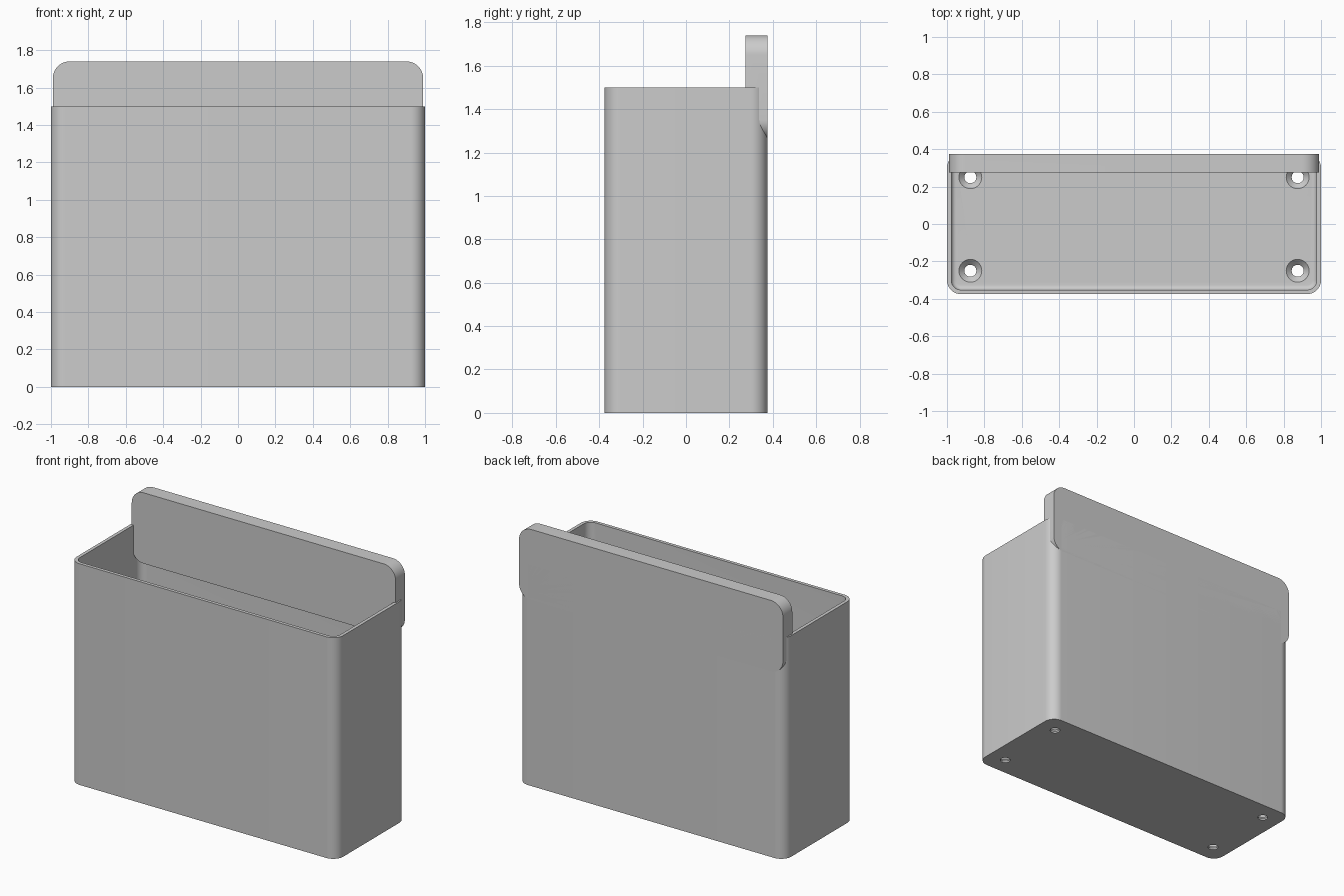
import bpy, bmesh, math
from mathutils import Matrix, Vector

cube = bpy.data.objects.get("Cube")
if cube:
    bpy.data.objects.remove(cube, do_unlink=True)

grey = bpy.data.materials.new("light grey plastic")
grey.use_nodes = True
grey.diffuse_color = (0.6, 0.6, 0.6, 1)
grey.node_tree.nodes["Principled BSDF"].inputs["Base Color"].default_value = (0.6, 0.6, 0.6, 1)

# Turns a z-extruded shape so that it is extruded along +y
UPRIGHT = Matrix(((1, 0, 0, 0), (0, 0, 1, 0), (0, 1, 0, 0), (0, 0, 0, 1)))


def finish(name, bm):
    bmesh.ops.recalc_face_normals(bm, faces=bm.faces)
    mesh = bpy.data.meshes.new(name)
    bm.to_mesh(mesh)
    bm.free()
    mesh.materials.append(grey)
    obj = bpy.data.objects.new(name, mesh)
    bpy.context.collection.objects.link(obj)
    return obj


def rounded_prism(name, half_w, low, high, radius, start, end, floor_bevel=0, upright=False):
    """Rounded rectangle extruded from start to end, along z or along y."""
    bm = bmesh.new()
    mid, half_h = (low + high) / 2, (high - low) / 2
    corners = [(1, 1), (-1, 1), (-1, -1), (1, -1)]
    ring = []
    for q, (sx, sy) in enumerate(corners):
        for i in range(13):
            a = math.radians(90 * (q + i / 12))
            ring.append(bm.verts.new((sx * (half_w - radius) + radius * math.cos(a),
                                      mid + sy * (half_h - radius) + radius * math.sin(a),
                                      start)))
    base = bm.faces.new(ring)
    base_edges = list(base.edges)
    top = bmesh.ops.extrude_face_region(bm, geom=[base], use_keep_orig=True)
    verts = [g for g in top["geom"] if isinstance(g, bmesh.types.BMVert)]
    bmesh.ops.translate(bm, verts=verts, vec=(0, 0, end - start))
    if floor_bevel:
        bmesh.ops.bevel(bm, geom=base_edges, offset=floor_bevel, segments=5,
                        profile=0.5, affect='EDGES')
    if upright:
        bm.transform(UPRIGHT)
    return finish(name, bm)


def round_cutter(x, v, r1, r2, start, end, upright=False, sides=48):
    """Cylinder or cone at (x, v), along z or along y."""
    bm = bmesh.new()
    bmesh.ops.create_cone(bm, cap_ends=True, segments=sides, radius1=r1, radius2=r2,
                          depth=end - start)
    bmesh.ops.translate(bm, verts=bm.verts, vec=Vector((x, v, (start + end) / 2)))
    if upright:
        bm.transform(UPRIGHT)
    return finish("cutter", bm)


def cut(target, cutter):
    cutter.hide_render = True
    mod = target.modifiers.new("cut", 'BOOLEAN')
    mod.operation = 'DIFFERENCE'
    mod.solver = 'EXACT'
    mod.object = cutter
    bpy.context.view_layer.objects.active = target
    bpy.ops.object.modifier_apply(modifier=mod.name)
    bpy.data.objects.remove(cutter, do_unlink=True)


def smooth(obj):
    bpy.ops.object.select_all(action='DESELECT')
    obj.select_set(True)
    bpy.context.view_layer.objects.active = obj
    bpy.ops.object.shade_smooth_by_angle(angle=math.radians(30))


# Open bin with a hollow inside and a softly rounded floor edge
FLOOR = 0.04
bin_body = rounded_prism("bin_body", 1, -0.375, 0.375, 0.075, 0, 1.5)
cut(bin_body, rounded_prism("cutter", 0.977, -0.352, 0.352, 0.052, FLOOR, 1.6, floor_bevel=0.025))

# Countersunk screw holes in the floor
for x in (-0.875, 0.875):
    for y in (-0.25, 0.25):
        cut(bin_body, round_cutter(x, y, 0.032, 0.032, -0.1, 0.1))
        cut(bin_body, round_cutter(x, y, 0.03, 0.062, FLOOR - 0.031, FLOOR + 0.001))

# Mounting plate across the back, with overlapping round pockets and holes
mounting_plate = rounded_prism("mounting_plate", 0.99, 1.26, 1.74, 0.09, 0.275, 0.375, upright=True)
for i in range(8):
    x = -0.875 + 0.25 * i
    cut(mounting_plate, round_cutter(x, 1.63, 0.133, 0.133, 0.34, 0.5, upright=True, sides=64))
for i in range(8):
    x = -0.875 + 0.25 * i
    cut(mounting_plate, round_cutter(x, 1.63, 0.032, 0.032, 0.2, 0.5, upright=True))

smooth(bin_body)
smooth(mounting_plate)
